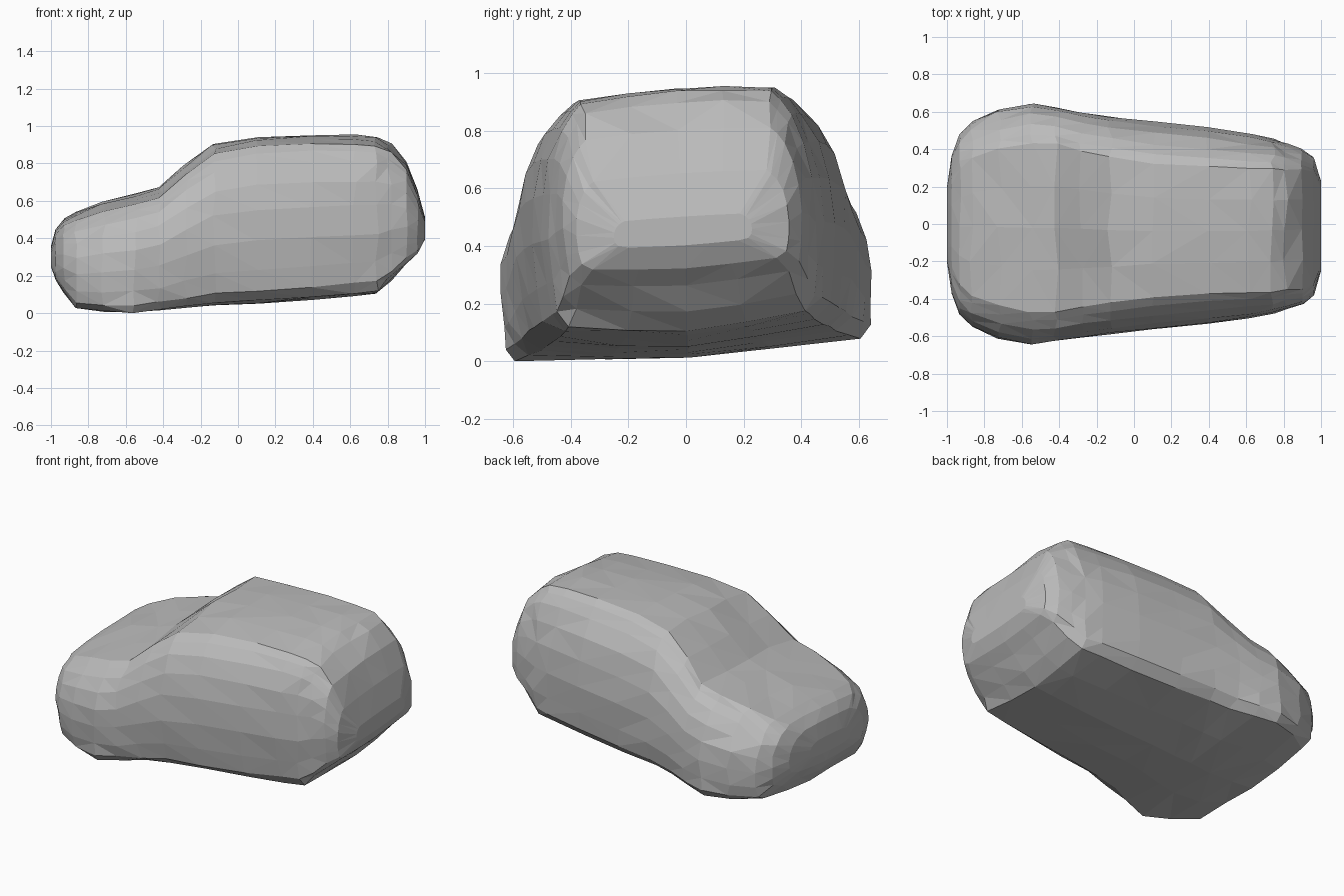
import bpy
import bmesh
import random

cube = bpy.data.objects.get("Cube")
if cube:
    bpy.data.objects.remove(cube, do_unlink=True)

random.seed(4)


def make_material(name, colour):
    mat = bpy.data.materials.new(name)
    mat.use_nodes = True
    mat.diffuse_color = colour
    mat.node_tree.nodes["Principled BSDF"].inputs["Base Color"].default_value = colour
    return mat


def lerp(a, b, t):
    return a + (b - a) * t


# Stations along the length: x, bottom, top, sill, belt and roof half widths
STATIONS = [
    (-1, .24, .34, .13, .2, .12),
    (-.975, .17, .43, .27, .37, .22),
    (-.93, .1, .485, .37, .48, .31),
    (-.87, .02, .52, .45, .55, .37),
    (-.72, .005, .57, .55, .615, .42),
    (-.55, 0, .615, .6, .645, .45),
    (-.42, .01, .65, .56, .625, .45),
    (-.28, .02, .775, .51, .6, .42),
    (-.13, .03, .885, .49, .58, .39),
    (.1, .04, .925, .47, .555, .36),
    (.4, .06, .935, .44, .525, .34),
    (.62, .08, .935, .42, .49, .33),
    (.74, .095, .925, .41, .465, .33),
    (.81, .16, .885, .38, .44, .32),
    (.9, .25, .79, .36, .415, .32),
    (.96, .31, .64, .32, .37, .3),
    (1, .39, .49, .19, .24, .2),
]


def half_section(bottom, top, sill, belt, roof):
    """Outline from underside centre, round the flank, to roof centre."""
    outline = [
        (0, 0), (sill / 2, .02), (sill, .05), (lerp(sill, belt, .7), .115),
        (belt * .985, .24), (belt, .42), (lerp(belt, roof, .06), .6),
        (lerp(belt, roof, .23), .75), (lerp(belt, roof, .5), .87),
        (lerp(belt, roof, .77), .935), (roof, .975), (roof / 2, .995), (0, 1),
    ]
    return [(y, lerp(bottom, top, f)) for y, f in outline]


def build_body(material):
    bm = bmesh.new()
    rings = []
    for x, *shape in STATIONS:
        half = half_section(*shape)
        loop = half + [(-y, z) for y, z in half[-2:0:-1]]
        # Uneven moulded surface, calmer towards the tight ends
        rough = min(1, (1 - abs(x)) * 5)
        ring = []
        for y, z in loop:
            shift = random.uniform(-.015, .015) * rough
            wobble = random.uniform(-.004, .004) * rough
            # The whole shell leans slightly across its width
            ring.append(bm.verts.new((
                x + shift,
                y - (z - .22) * .05 + wobble,
                z + y * .065 + wobble,
            )))
        rings.append(ring)

    # Skin between neighbouring stations, then close both ends
    count = len(rings[0])
    for a, b in zip(rings, rings[1:]):
        for j in range(count):
            k = (j + 1) % count
            bm.faces.new((a[j], a[k], b[k], b[j]))
    for ring in (rings[0], rings[-1]):
        bm.faces.new(ring)

    # Shallow hollow in the windscreen
    for v in bm.verts:
        if -.4 < v.co.x < -.18 and abs(v.co.y) < .3 and v.co.z > .5:
            v.co.z -= .012

    bmesh.ops.triangulate(bm, faces=bm.faces[:])
    bmesh.ops.recalc_face_normals(bm, faces=bm.faces[:])
    floor = min(v.co.z for v in bm.verts)
    bmesh.ops.translate(bm, verts=bm.verts[:], vec=(0, 0, -floor))

    mesh = bpy.data.meshes.new("car_body")
    bm.to_mesh(mesh)
    bm.free()
    mesh.materials.append(material)
    body = bpy.data.objects.new("car_body", mesh)
    bpy.context.collection.objects.link(body)


build_body(make_material("plain_grey", (.5, .5, .5, 1)))
